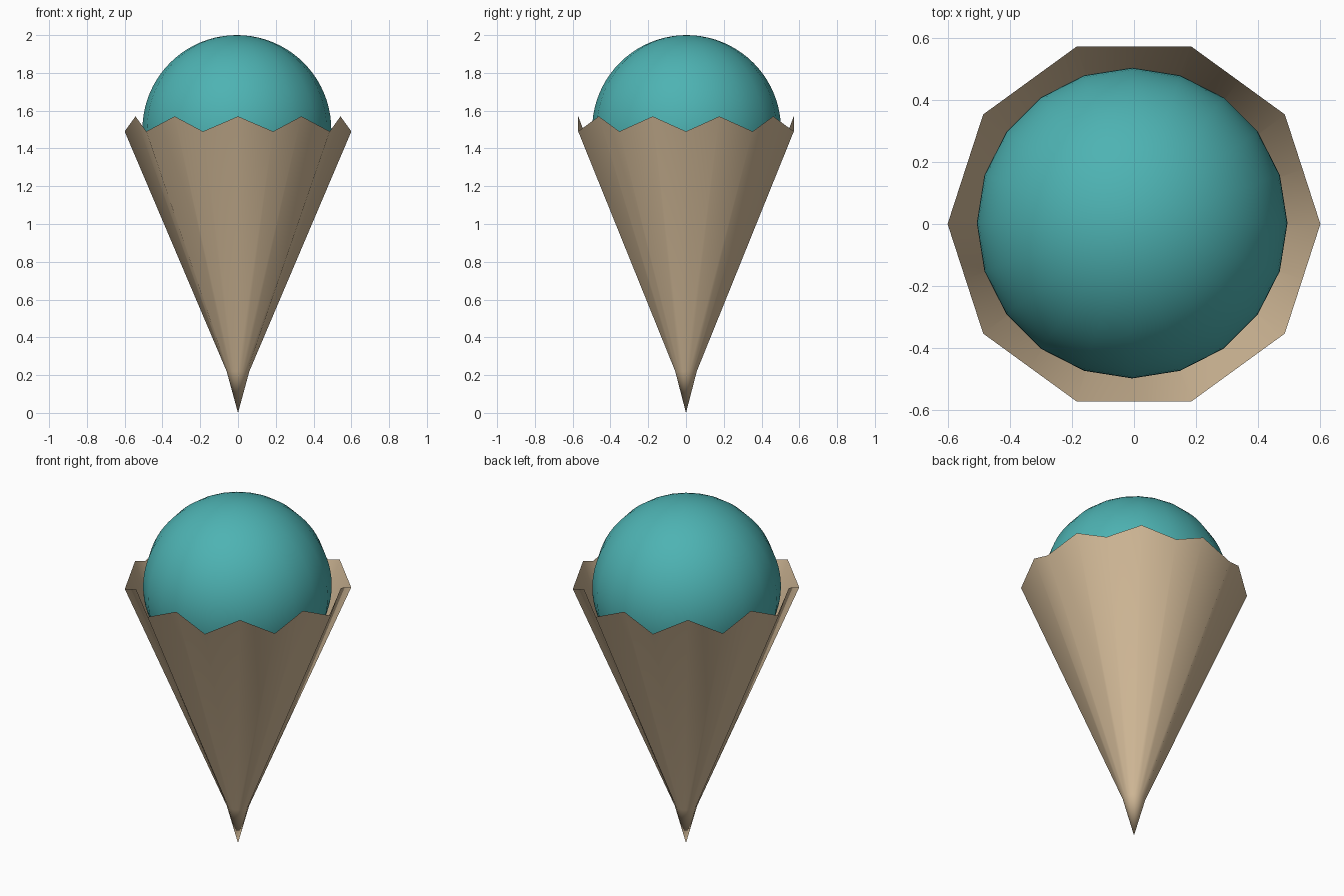
import bpy, bmesh, math

if "Cube" in bpy.data.objects:
    bpy.data.objects.remove(bpy.data.objects["Cube"])

SIDES = 20  # ten corners plus ten edge midpoints


def material(name, rgb):
    m = bpy.data.materials.new(name)
    m.diffuse_color = (*rgb, 1)
    m.use_nodes = True
    m.node_tree.nodes["Principled BSDF"].inputs["Base Color"].default_value = m.diffuse_color
    return m


def add_object(name, bm, mat):
    for f in bm.faces:
        f.smooth = True
    me = bpy.data.meshes.new(name)
    bm.to_mesh(me)
    bm.free()
    me.materials.append(mat)
    ob = bpy.data.objects.new(name, me)
    bpy.context.collection.objects.link(ob)
    return ob


def decagon_ring(bm, radius, z, peak=0.0):
    """Decagon with midpoints; the midpoints are raised by peak."""
    ring = []
    for i in range(SIDES):
        a = 2 * math.pi * i / SIDES
        mid = i % 2
        r = radius * (math.cos(math.pi / 10) if mid else 1)
        ring.append(bm.verts.new((r * math.cos(a), r * math.sin(a), z + peak * mid)))
    return ring


wafer = material("wafer tan", (0.66, 0.50, 0.32))
teal = material("ice cream teal", (0.075, 0.45, 0.45))

# Wafer cone: open thin shell with zigzag rim and a pointed tip
bm = bmesh.new()
rim = decagon_ring(bm, 0.6, 1.49, 0.08)
low = decagon_ring(bm, 0.06, 0.22)
tip = bm.verts.new((0, 0, 0))
for i in range(SIDES):
    j = (i + 1) % SIDES
    bm.faces.new((low[i], low[j], rim[j], rim[i]))
    bm.faces.new((tip, low[j], low[i]))
add_object("wafer_cone", bm, wafer)

# Ice cream scoop: twenty-sided ball sitting in the cone
bm = bmesh.new()
bmesh.ops.create_uvsphere(bm, u_segments=20, v_segments=40, radius=0.5)
scoop = add_object("ice_cream_scoop", bm, teal)
scoop.location = (-0.006, 0.003, 1.5)
